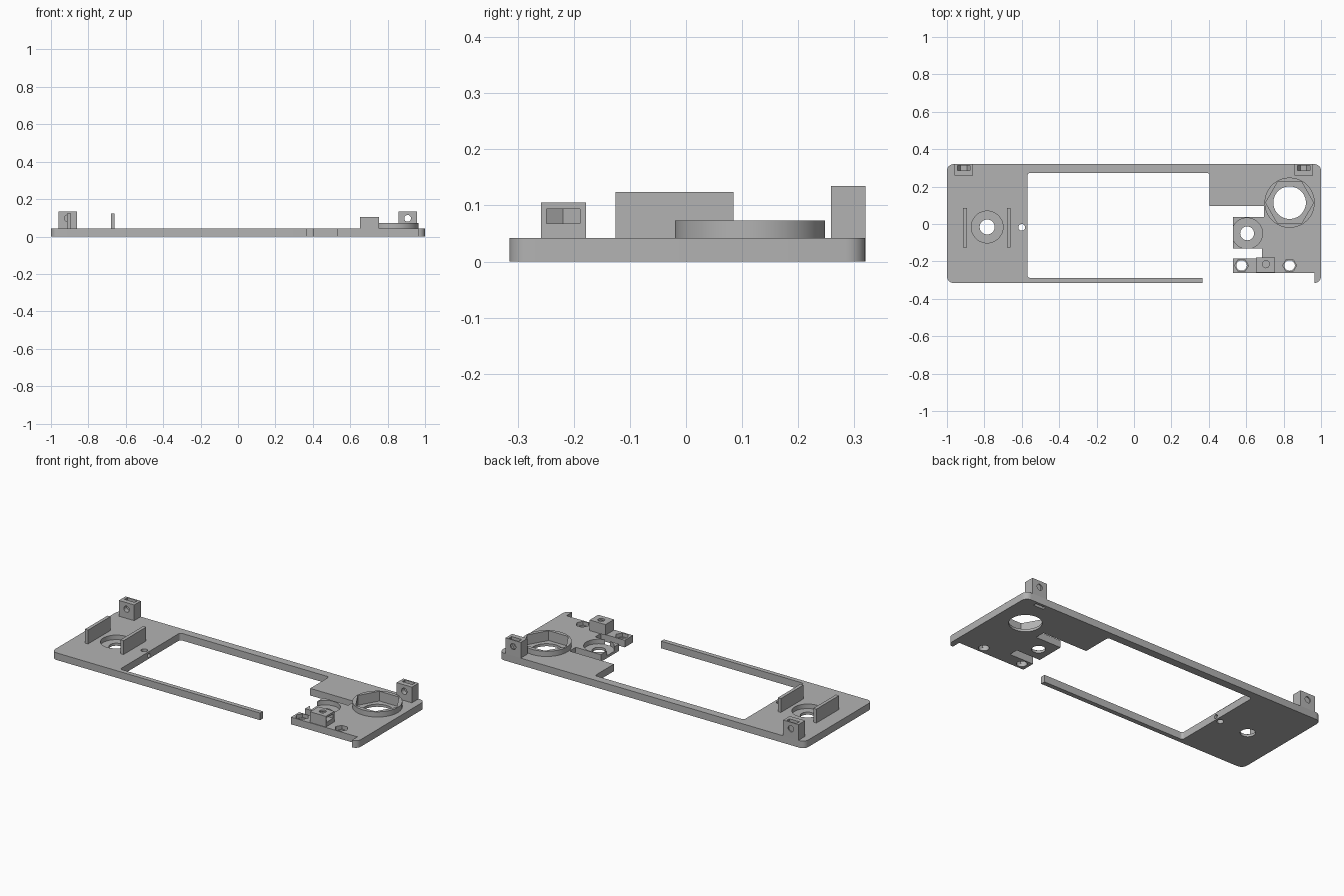
import bpy, bmesh, math
from mathutils import Vector, Matrix

if "Cube" in bpy.data.objects:
    bpy.data.objects.remove(bpy.data.objects["Cube"], do_unlink=True)

grey = bpy.data.materials.new("plain grey")
grey.use_nodes = True
COLOUR = (0.45, 0.45, 0.45, 1)
grey.diffuse_color = COLOUR
grey.node_tree.nodes["Principled BSDF"].inputs["Base Color"].default_value = COLOUR

T = 0.042        # plate thickness
FLOOR = 0.015    # floor height of recesses


def finish(name, bm):
    bmesh.ops.recalc_face_normals(bm, faces=bm.faces)
    mesh = bpy.data.meshes.new(name)
    bm.to_mesh(mesh)
    bm.free()
    mesh.materials.append(grey)
    ob = bpy.data.objects.new(name, mesh)
    bpy.context.collection.objects.link(ob)
    return ob


def box(name, x0, x1, y0, y1, z0, z1):
    bm = bmesh.new()
    size = Matrix.Diagonal((x1 - x0, y1 - y0, z1 - z0, 1))
    centre = Matrix.Translation(((x0 + x1) / 2, (y0 + y1) / 2, (z0 + z1) / 2))
    bmesh.ops.create_cube(bm, size=1, matrix=centre @ size)
    return finish(name, bm)


def prism(name, centre, r, length, sides=48, axis="Z"):
    """Cylinder or hexagonal prism; a vertex points along x for axes Y and Z."""
    turn = {"Z": Matrix(), "Y": Matrix.Rotation(math.pi / 2, 4, "X"),
            "X": Matrix.Rotation(math.pi / 2, 4, "Y")}[axis]
    bm = bmesh.new()
    bmesh.ops.create_cone(bm, cap_ends=True, segments=sides, radius1=r, radius2=r,
                          depth=length, matrix=Matrix.Translation(centre) @ turn)
    # put the first vertex on +x whatever the primitive's start angle is
    if sides == 6:
        v = max((v.co - Vector(centre) for v in bm.verts), key=lambda c: c.x)
        if v.x < r * 0.95:
            spin = Matrix.Rotation(math.pi / 6, 3, axis)
            bmesh.ops.rotate(bm, cent=centre, matrix=spin, verts=bm.verts)
    return finish(name, bm)


def upright(name, x, y, r, z0, z1, sides=48):
    return prism(name, (x, y, (z0 + z1) / 2), r, z1 - z0, sides)


def cut(target, *cutters):
    for c in cutters:
        mod = target.modifiers.new("cut", "BOOLEAN")
        mod.operation, mod.solver, mod.object = "DIFFERENCE", "EXACT", c
        c.hide_render = True
        bpy.context.view_layer.objects.active = target
        bpy.ops.object.modifier_apply(modifier=mod.name)
        bpy.data.objects.remove(c, do_unlink=True)


def rounded(points, steps=6):
    """Outline through (x, y, corner radius) points with right-angled corners."""
    out = []
    for i, (x, y, r) in enumerate(points):
        p = Vector((x, y))
        if not r:
            out.append(p)
            continue
        a = (Vector(points[i - 1][:2]) - p).normalized() * r
        b = (Vector(points[(i + 1) % len(points)][:2]) - p).normalized() * r
        for k in range(steps + 1):
            t = k / steps * math.pi / 2
            out.append(p + a * (1 - math.sin(t)) + b * (1 - math.cos(t)))
    return out


# Base plate: open frame with a stepped mounting area on the left
outline = [(-1, 0.32, 0.035), (-1, -0.315, 0.035), (0.365, -0.315, 0), (0.365, -0.288, 0),
           (-0.57, -0.288, 0.015), (-0.57, 0.273, 0.015), (0.405, 0.273, 0.015),
           (0.405, 0.096, 0), (0.695, 0.096, 0), (0.695, 0.038, 0), (0.53, 0.038, 0),
           (0.53, -0.13, 0), (0.685, -0.13, 0), (0.685, -0.185, 0), (0.53, -0.185, 0),
           (0.53, -0.262, 0), (0.965, -0.262, 0), (0.965, -0.315, 0), (1, -0.315, 0.035),
           (1, 0.32, 0.035)]
bm = bmesh.new()
face = bm.faces.new([bm.verts.new((p.x, p.y, 0)) for p in rounded(outline)])
top = bmesh.ops.extrude_face_region(bm, geom=[face])["geom"]
bmesh.ops.translate(bm, vec=(0, 0, T),
                    verts=[v for v in top if isinstance(v, bmesh.types.BMVert)])
plate = finish("base_plate", bm)

# Counterbored holes
for x, y, r_out, r_in in [(-0.785, -0.016, 0.085, 0.04), (0.605, -0.05, 0.082, 0.037)]:
    cut(plate, upright("recess", x, y, r_out, FLOOR, 0.1),
        upright("hole", x, y, r_in, -0.1, 0.1))

# Screw holes with hexagonal nut recesses
for x in (0.575, 0.832):
    cut(plate, upright("nut_recess", x, -0.222, 0.037, 0.02, 0.1, 6),
        upright("hole", x, -0.222, 0.028, -0.1, 0.1))

# Small cable hole with a side passage into the window
cut(plate, upright("cable_hole", -0.6, -0.018, 0.018, -0.1, 0.1, 24),
    prism("side_passage", (-0.575, -0.018, 0.02), 0.012, 0.06, 16, "X"))

# Large round collar with a hexagonal pocket
NUT = (0.832, 0.114)
cut(plate, upright("hex_pocket", *NUT, 0.128, FLOOR, 0.2, 6),
    upright("hole", *NUT, 0.087, -0.1, 0.2))
collar = upright("hex_collar", *NUT, 0.134, T, 0.073, 64)
cut(collar, upright("hex_pocket", *NUT, 0.128, 0, 0.2, 6))

# Slot in the underside beneath the left corner block
cut(plate, box("under_slot", 0.855, 0.92, 0.285, 0.305, -0.01, 0.03))

# Guide walls either side of the right-hand hole
for name, x in (("outer_guide_wall", -0.903), ("inner_guide_wall", -0.67)):
    box(name, x - 0.01, x + 0.01, -0.126, 0.085, T, 0.124)

# Corner blocks with a cross hole and a nut slot open at the top
for name, x in (("right_corner_block", -0.91), ("left_corner_block", 0.907)):
    block = box(name, x - 0.05, x + 0.05, 0.258, 0.32, T, 0.135)
    cut(block, prism("nut", (x, 0.3, 0.097), 0.033, 0.026, 6, "Y"),
        box("slot", x - 0.033, x + 0.033, 0.287, 0.313, 0.097, 0.2),
        prism("hole", (x, 0.29, 0.097), 0.018, 0.2, 24, "Y"))

# Front block with a sideways nut slot and a screw hole from the top
block = box("front_nut_block", 0.652, 0.755, -0.258, -0.178, T, 0.105)
cut(block, upright("nut", 0.705, -0.219, 0.035, 0.068, 0.094, 6),
    box("slot", 0.705, 0.8, -0.249, -0.189, 0.068, 0.094),
    upright("hole", 0.705, -0.215, 0.019, 0.05, 0.2, 24))

# Smooth the round walls and keep the edges sharp
bpy.ops.object.select_all(action="DESELECT")
for ob in bpy.context.scene.objects:
    if ob.type == "MESH" and grey.name in ob.data.materials:
        ob.select_set(True)
        bpy.context.view_layer.objects.active = ob
bpy.ops.object.shade_smooth_by_angle(angle=math.radians(30))
